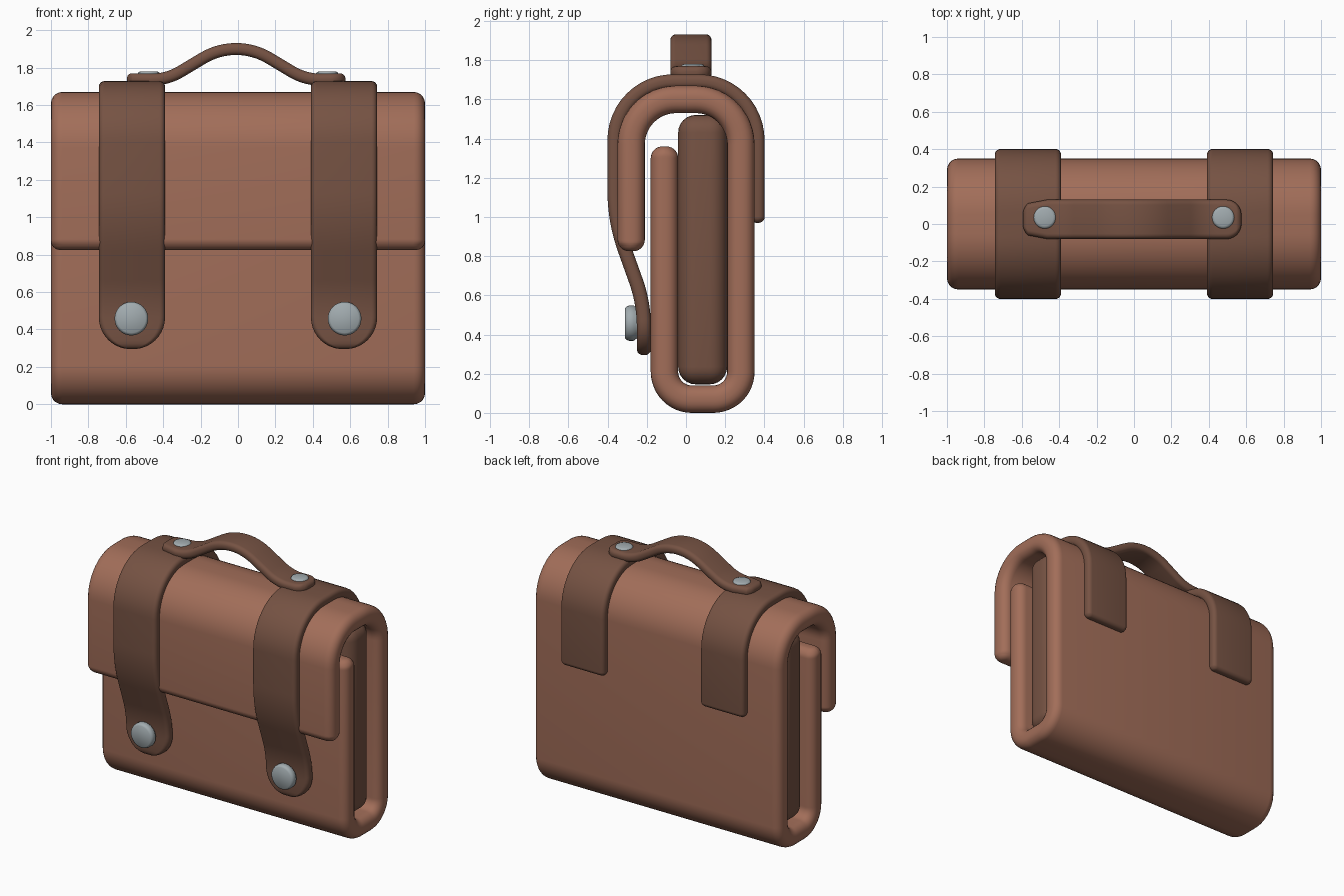
import bpy, bmesh, math
from mathutils import Vector

if "Cube" in bpy.data.objects:
    bpy.data.objects.remove(bpy.data.objects["Cube"])


def material(name, rgb):
    m = bpy.data.materials.new(name)
    m.diffuse_color = (*rgb, 1)
    m.use_nodes = True
    m.node_tree.nodes["Principled BSDF"].inputs["Base Color"].default_value = m.diffuse_color
    return m


LEATHER = material("leather", (0.36, 0.155, 0.1))
DARK = material("dark_leather", (0.18, 0.085, 0.056))
METAL = material("metal", (0.36, 0.41, 0.43))


def finish(name, bm, mat):
    bmesh.ops.recalc_face_normals(bm, faces=bm.faces)
    me = bpy.data.meshes.new(name)
    bm.to_mesh(me)
    bm.free()
    me.materials.append(mat)
    ob = bpy.data.objects.new(name, me)
    bpy.context.collection.objects.link(ob)
    bpy.ops.object.select_all(action='DESELECT')
    ob.select_set(True)
    bpy.context.view_layer.objects.active = ob
    bpy.ops.object.shade_smooth_by_angle(angle=math.radians(40))
    return ob


def fillet(corners, seg=12):
    """Polyline of (u, v, radius) with every corner rounded by an arc."""
    p = [Vector(c[:2]) for c in corners]
    out = [p[0]]
    for i in range(1, len(p) - 1):
        a, b = (p[i - 1] - p[i]).normalized(), (p[i + 1] - p[i]).normalized()
        half, r = a.angle(b) / 2, corners[i][2]
        centre = p[i] + (a + b).normalized() * (r / math.sin(half))
        v0 = p[i] + a * (r / math.tan(half)) - centre
        v1 = p[i] + b * (r / math.tan(half)) - centre
        ang = v0.angle(v1)
        for k in range(seg + 1):
            t = k / seg
            out.append(centre + (v0 * math.sin((1 - t) * ang) + v1 * math.sin(t * ang)) / math.sin(ang))
    return out + [p[-1]]


def band(name, corners, W, T, r, R0, R1, place, mat):
    """Leather band of half width W and half thickness T swept along a path,
    edges rounded by r, plan corners rounded by R0 (start) and R1 (end)."""
    pts = fillet(corners)
    acc = [0]
    for a, b in zip(pts, pts[1:]):
        acc.append(acc[-1] + (b - a).length)
    L = acc[-1]

    def at(s):
        for i in range(len(pts) - 1):
            if s <= acc[i + 1]:
                return pts[i].lerp(pts[i + 1], (s - acc[i]) / max(acc[i + 1] - acc[i], 1e-9))
        return pts[-1]

    def rounding(e, rad):
        return 0 if e >= rad else rad - math.sqrt(rad * rad - (rad - e) ** 2)

    # rows cluster towards the rounded ends
    rows = set()
    for rad in (r, R0, R1):
        for k in range(10):
            e = rad * (1 - math.cos(0.1 + k * (math.pi / 2 - 0.1) / 9))
            if rad != R1:
                rows.add(round(e, 5))
            if rad != R0 or R0 == R1:
                rows.add(round(L - e, 5))
    lo = max(r, R0)
    hi = L - max(r, R1)
    rows |= {round(s, 5) for s in acc if lo < s < hi}
    bm = bmesh.new()
    rings = []
    for s in sorted(rows):
        e = min(s, L - s)
        hw = W - rounding(e, R0 if s < L / 2 else R1)
        ht = T - rounding(e, r)
        c = min(r, hw, ht)
        tan = (at(min(s + .01, L)) - at(max(s - .01, 0))).normalized()
        nor, mid = Vector((-tan.y, tan.x)), at(s)
        ring = []
        for q, (sx, sy) in enumerate(((1, 1), (-1, 1), (-1, -1), (1, -1))):
            for k in range(6):
                a = (q + k / 5) * math.pi / 2
                w = sx * (hw - c * .999) + c * .998 * math.cos(a)
                h = sy * (ht - c * .999) + c * .998 * math.sin(a)
                p = mid + nor * h
                ring.append(bm.verts.new(place(w, p.x, p.y)))
        rings.append(ring)
    for a, b in zip(rings, rings[1:]):
        for i in range(len(a)):
            j = (i + 1) % len(a)
            bm.faces.new((a[i], a[j], b[j], b[i]))
    bm.faces.new(rings[0])
    bm.faces.new(rings[-1])
    return finish(name, bm, mat)


def stud(name, profile, place):
    """Turned metal button from a (radius, height) profile."""
    bm = bmesh.new()
    n = 32
    rings = [[bm.verts.new(place(r * math.cos(2 * math.pi * i / n), r * math.sin(2 * math.pi * i / n), h))
              for i in range(n)] for r, h in profile]
    for a, b in zip(rings, rings[1:]):
        for i in range(n):
            bm.faces.new((a[i], a[(i + 1) % n], b[(i + 1) % n], b[i]))
    bm.faces.new(rings[0])
    bm.faces.new(rings[-1])
    finish(name, bm, METAL)


# body: one leather sheet forming front, bottom, back, top and flap
band("bag_body",
     [(-.11, 1.36), (-.11, .07, .14), (.28, .07, .14), (.28, 1.6, .23), (-.28, 1.6, .23), (-.28, .825)],
     1.0, .07, .06, .05, .05, lambda w, u, v: (w, u, v), LEATHER)

# inner block
bm = bmesh.new()
bmesh.ops.create_cube(bm, size=1)
for v in bm.verts:
    v.co = (v.co.x * 1.88, .085 + v.co.y * .25, .833 + v.co.z * 1.375)
bmesh.ops.bevel(bm, geom=bm.edges[:], offset=.09, segments=6, profile=.5, affect='EDGES')
finish("inner_block", bm, DARK)

# straps with front buttons and handle rivets
for side, sx in (("left", -1), ("right", 1)):
    band(side + "_strap",
         [(.365, .97), (.365, 1.692, .3), (-.365, 1.692, .3), (-.365, .98, .9), (-.215, .56, .7), (-.215, .295)],
         .177, .036, .03, .03, .17, lambda w, u, v: (sx * .567 + w, u, v), DARK)
    stud(side + "_button", [(.075, -.04), (.08, .0), (.09, .012), (.09, .035), (.086, .048), (.076, .056)],
         lambda a, b, h: (sx * .57 + a, -.255 - h, .458 + b))
    stud(side + "_handle_rivet", [(.055, -.03), (.06, 0), (.06, .01), (.055, .018), (.045, .022)],
         lambda a, b, h: (sx * .477 + a, .035 + b, 1.758 + h))

# handle
band("handle",
     [(-.584, 1.738), (-.37, 1.735, .3), (0, 1.957, .345), (.37, 1.735, .3), (.584, 1.738)],
     .105, .032, .028, .08, .08, lambda w, u, v: (u - .01, .025 + w, v), DARK)
